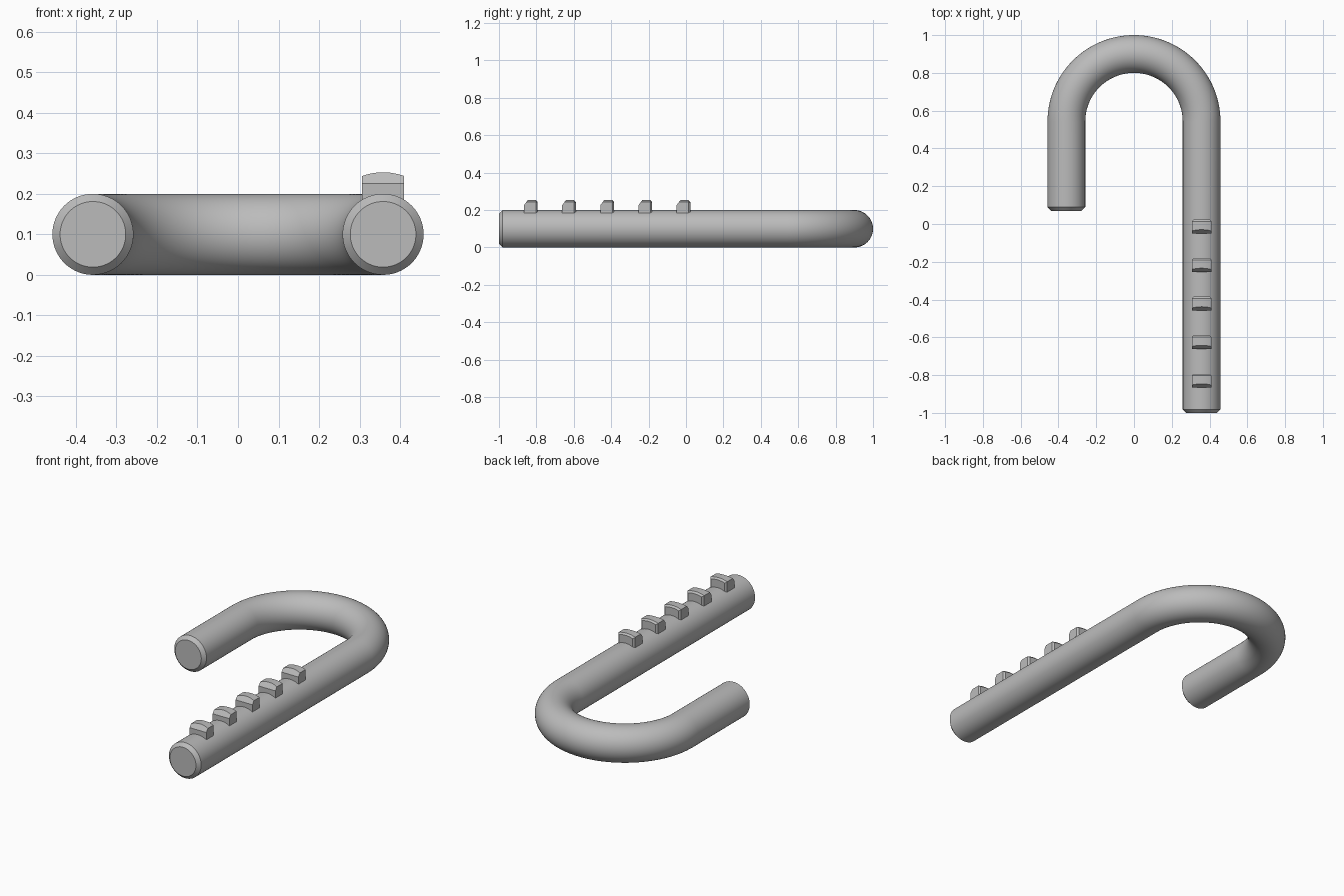
import bpy, bmesh
from math import sin, cos, pi, asin
from mathutils import Vector

cube = bpy.data.objects.get("Cube")
if cube:
    bpy.data.objects.remove(cube)

grey = bpy.data.materials.new("plain grey")
grey.use_nodes = True
grey.diffuse_color = (0.5, 0.5, 0.5, 1)
grey.node_tree.nodes["Principled BSDF"].inputs["Base Color"].default_value = grey.diffuse_color

R = 0.1            # rod radius
BEND = 0.358       # bend radius, also the x of each leg
BEND_Y = 1 - R - BEND
CHAMFER = 0.019


def loft(bm, rings):
    """Skin a list of equal closed rings and cap both ends."""
    loops = [[bm.verts.new(p) for p in ring] for ring in rings]
    for a, b in zip(loops, loops[1:]):
        for i in range(len(a)):
            j = (i + 1) % len(a)
            bm.faces.new((a[i], a[j], b[j], b[i]))
    bm.faces.new(loops[0])
    bm.faces.new(loops[-1])


def finish(bm, name):
    bmesh.ops.recalc_face_normals(bm, faces=bm.faces)
    mesh = bpy.data.meshes.new(name)
    bm.to_mesh(mesh)
    bm.free()
    mesh.materials.append(grey)
    obj = bpy.data.objects.new(name, mesh)
    bpy.context.collection.objects.link(obj)
    bpy.ops.object.select_all(action='DESELECT')
    obj.select_set(True)
    bpy.context.view_layer.objects.active = obj
    bpy.ops.object.shade_smooth_by_angle(angle=pi / 7)
    return obj


# Hooked rod: rings along long leg, half-circle bend and short leg
def rod_ring(x, y, angle, radius, n=64):
    out = Vector((cos(angle), sin(angle), 0))
    up = Vector((0, 0, 1))
    turns = [2 * pi * i / n for i in range(n)]
    return [Vector((x, y, R)) + radius * (cos(t) * out + sin(t) * up) for t in turns]


def leg_end(x, y, angle):
    return [rod_ring(x, y, angle, R - CHAMFER),
            rod_ring(x, y + CHAMFER, angle, R)]


STEPS = 64
bend = [rod_ring(BEND * cos(a), BEND_Y + BEND * sin(a), a, R)
        for a in (pi * i / STEPS for i in range(STEPS + 1))]
bm = bmesh.new()
loft(bm, leg_end(BEND, -1, 0) + bend + leg_end(-BEND, 0.07, pi)[::-1])
finish(bm, "hooked_rod")


# Teeth: arched blocks with a sloped front and a bevelled back
def tooth_ring(y, inset, n=12):
    half, top = 0.052 - inset, 0.153 - inset
    sweep = asin(half / top)
    angles = [sweep * (1 - 2 * i / n) for i in range(n + 1)]
    arch = [(top * sin(a), y, R + top * cos(a)) for a in angles]
    return [(half, y, 0.15)] + arch + [(-half, y, 0.15)]


DEPTH, BEVEL = 0.073, 0.009
for i in range(5):
    bm = bmesh.new()
    loft(bm, [tooth_ring(0, 0), tooth_ring(DEPTH - BEVEL, 0), tooth_ring(DEPTH, BEVEL)])
    bmesh.ops.recalc_face_normals(bm, faces=bm.faces)
    # Slice off the upper front edge and close the cut
    cut = bmesh.ops.bisect_plane(bm, geom=bm.verts[:] + bm.edges[:] + bm.faces[:],
                                 plane_co=(0, 0, 0.226), plane_no=(0, -0.027, 0.02),
                                 clear_outer=True)
    edges = [e for e in cut["geom_cut"] if isinstance(e, bmesh.types.BMEdge)]
    bmesh.ops.holes_fill(bm, edges=edges, sides=0)
    tooth = finish(bm, f"tooth_{i + 1}")
    tooth.location = (BEND, -0.866 + 0.204 * i, 0)
